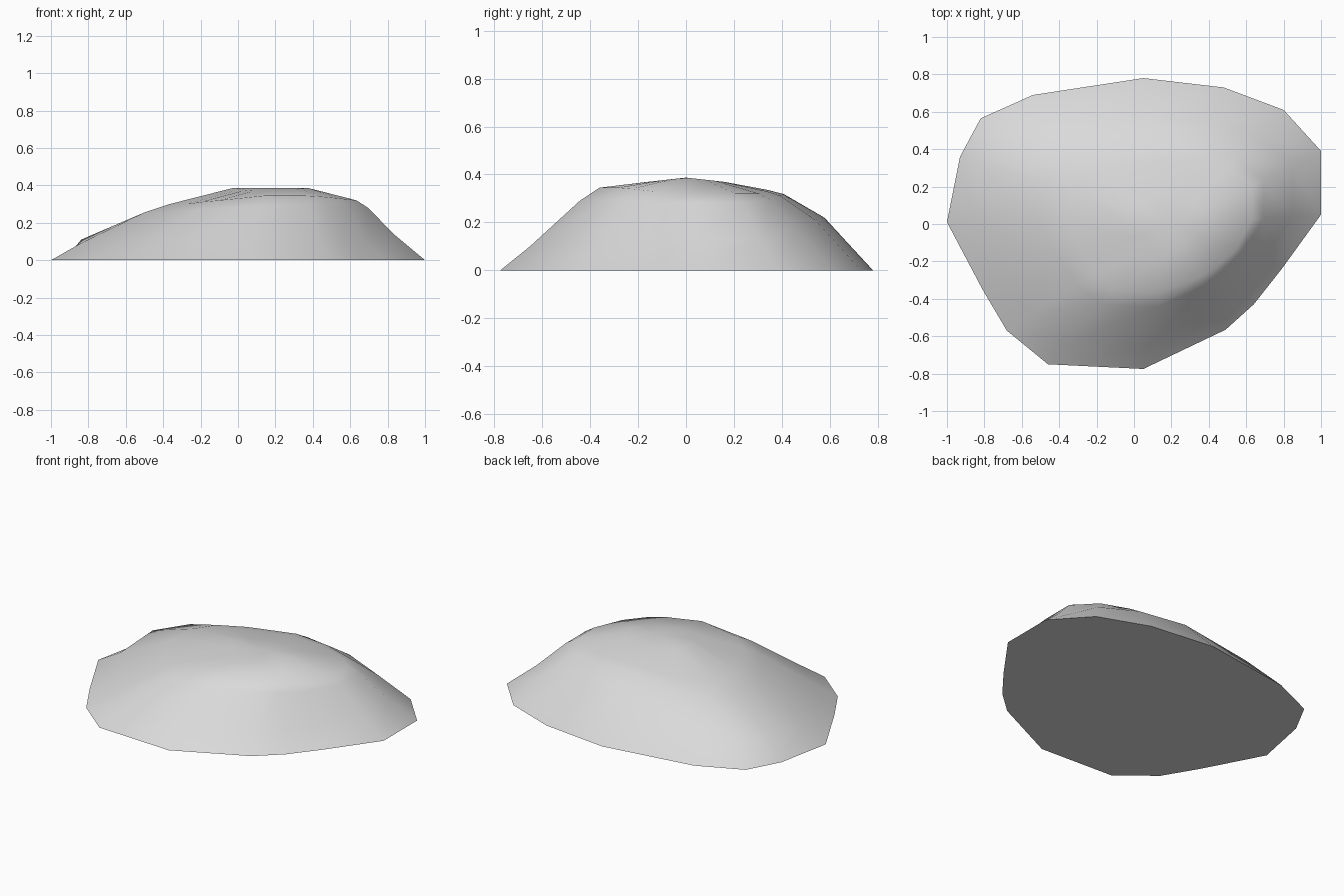
import bpy
import bmesh
from math import radians
from mathutils import Vector

default_cube = bpy.data.objects.get("Cube")
if default_cube:
    bpy.data.objects.remove(default_cube, do_unlink=True)


def make_material(name, colour):
    material = bpy.data.materials.new(name)
    material.use_nodes = True
    material.diffuse_color = colour
    material.node_tree.nodes["Principled BSDF"].inputs["Base Color"].default_value = colour
    return material


# Each spoke: ground x, ground y, foot reach, foot height, shoulder reach, shoulder height
# Reach is the fraction of the way from the summit out to the ground outline
spokes = [
    (-1, .01, .87, .09, .48, .30),
    (-.81, -.35, .86, .09, .48, .30),
    (-.68, -.57, .85, .09, .47, .31),
    (-.46, -.75, .84, .1, .47, .32),
    (.05, -.775, .84, .1, .465, .345),
    (.49, -.565, .82, .1, .5, .345),
    (.64, -.43, .82, .1, .53, .34),
    (.79, -.24, .81, .1, .57, .33),
    (1, .05, .8, .13, .53, .32),
    (1, .39, .8, .13, .53, .32),
    (.8, .61, .76, .18, .5, .32),
    (.48, .73, .74, .21, .46, .33),
    (.05, .78, .74, .22, .44, .335),
    (-.54, .69, .8, .17, .45, .31),
    (-.82, .565, .87, .13, .47, .3),
    (-.93, .36, .92, .11, .48, .3),
]
summit = Vector((.22, 0, .387))


def along_spoke(ground, reach, height):
    x, y = summit.xy.lerp(ground, reach)
    return Vector((x, y, height))


def build_rock(name, material):
    bm = bmesh.new()
    columns = []
    for x, y, foot_reach, foot_height, shoulder_reach, shoulder_height in spokes:
        ground = Vector((x, y))
        foot = along_spoke(ground, foot_reach, foot_height)
        shoulder = along_spoke(ground, shoulder_reach, shoulder_height)
        # The brow rounds the slope just under the shoulder
        brow = shoulder.lerp(foot, .28)
        brow.z += .015
        # The crown falls away gently to the front and back of the ridge
        crown = along_spoke(ground, .2, summit.z)
        crown.z -= abs(crown.y) * .11
        points = (Vector((x, y, 0)), foot, brow, shoulder, crown)
        columns.append([bm.verts.new(point) for point in points])

    # Sloping sides and cap
    peak = bm.verts.new(summit)
    for column, following in zip(columns, columns[1:] + columns[:1]):
        for level in range(len(column) - 1):
            bm.faces.new((column[level], following[level],
                          following[level + 1], column[level + 1]))
        bm.faces.new((column[-1], following[-1], peak))

    # Flat underside
    bm.faces.new([column[0] for column in reversed(columns)])
    bmesh.ops.recalc_face_normals(bm, faces=bm.faces)

    mesh = bpy.data.meshes.new(name)
    bm.to_mesh(mesh)
    bm.free()
    mesh.materials.append(material)
    rock = bpy.data.objects.new(name, mesh)
    bpy.context.collection.objects.link(rock)
    return rock


rock = build_rock("rock", make_material("stone grey", (.7, .7, .7, 1)))

# Smooth stone with a crisp edge at the ground
bpy.ops.object.select_all(action="DESELECT")
rock.select_set(True)
bpy.context.view_layer.objects.active = rock
bpy.ops.object.shade_smooth_by_angle(angle=radians(60))
# The rim is shallow in places, so mark it sharp explicitly
for edge in rock.data.edges:
    edge_verts = [rock.data.vertices[index] for index in edge.vertices]
    if all(vert.co.z < .001 for vert in edge_verts):
        edge.use_edge_sharp = True
